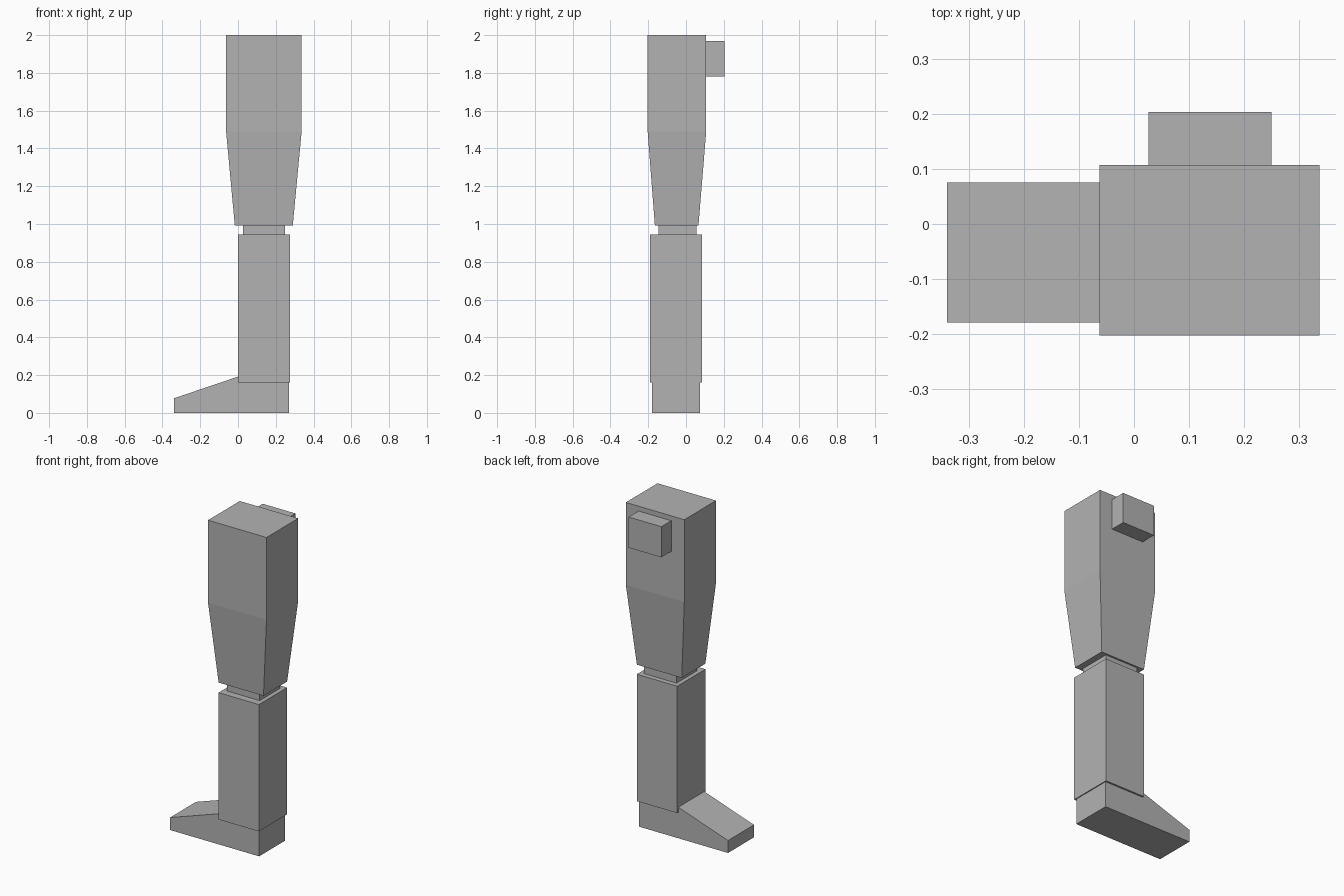
import bpy
import bmesh

cube = bpy.data.objects.get("Cube")
if cube:
    bpy.data.objects.remove(cube, do_unlink=True)

grey = bpy.data.materials.new("plain grey")
grey.use_nodes = True
colour = (0.45, 0.45, 0.45, 1)
grey.diffuse_color = colour
grey.node_tree.nodes["Principled BSDF"].inputs["Base Color"].default_value = colour


def finish(name, bm):
    bmesh.ops.recalc_face_normals(bm, faces=bm.faces)
    mesh = bpy.data.meshes.new(name)
    bm.to_mesh(mesh)
    bm.free()
    mesh.materials.append(grey)
    obj = bpy.data.objects.new(name, mesh)
    bpy.context.collection.objects.link(obj)
    return obj


def loft(name, sections):
    """Join rectangles (x0, x1, y0, y1, z) from bottom to top."""
    bm = bmesh.new()
    rings = []
    for x0, x1, y0, y1, z in sections:
        corners = ((x0, y0), (x1, y0), (x1, y1), (x0, y1))
        rings.append([bm.verts.new((x, y, z)) for x, y in corners])
    for low, high in zip(rings, rings[1:]):
        for i in range(4):
            j = (i + 1) % 4
            bm.faces.new((low[i], low[j], high[j], high[i]))
    bm.faces.new(rings[0])
    bm.faces.new(rings[-1])
    return finish(name, bm)


def box(name, x0, x1, y0, y1, z0, z1):
    return loft(name, [(x0, x1, y0, y1, z0), (x0, x1, y0, y1, z1)])


def extrude_side(name, profile, y0, y1):
    """Sweep an x-z outline along y."""
    bm = bmesh.new()
    face = bm.faces.new([bm.verts.new((x, y0, z)) for x, z in profile])
    swept = bmesh.ops.extrude_face_region(bm, geom=[face])["geom"]
    verts = [v for v in swept if isinstance(v, bmesh.types.BMVert)]
    bmesh.ops.translate(bm, vec=(0, y1 - y0, 0), verts=verts)
    return finish(name, bm)


# Tapered upper leg with a straight top half
loft("thigh", [(-0.017, 0.29, -0.165, 0.066, 0.993),
               (-0.063, 0.337, -0.203, 0.107, 1.49),
               (-0.063, 0.337, -0.203, 0.107, 2.0)])

# Hip block on the back
box("hip_block", 0.026, 0.25, 0.107, 0.204, 1.78, 1.97)

# Knee and lower leg
box("knee", 0.026, 0.25, -0.145, 0.055, 0.945, 0.993)
box("shin", 0.0, 0.276, -0.19, 0.086, 0.16, 0.945)

# Wedge foot with the toe pointing sideways
extrude_side("foot", [(-0.34, 0), (0.27, 0), (0.27, 0.16), (0.1, 0.192),
                      (0.0, 0.192), (-0.34, 0.077)], -0.179, 0.075)
